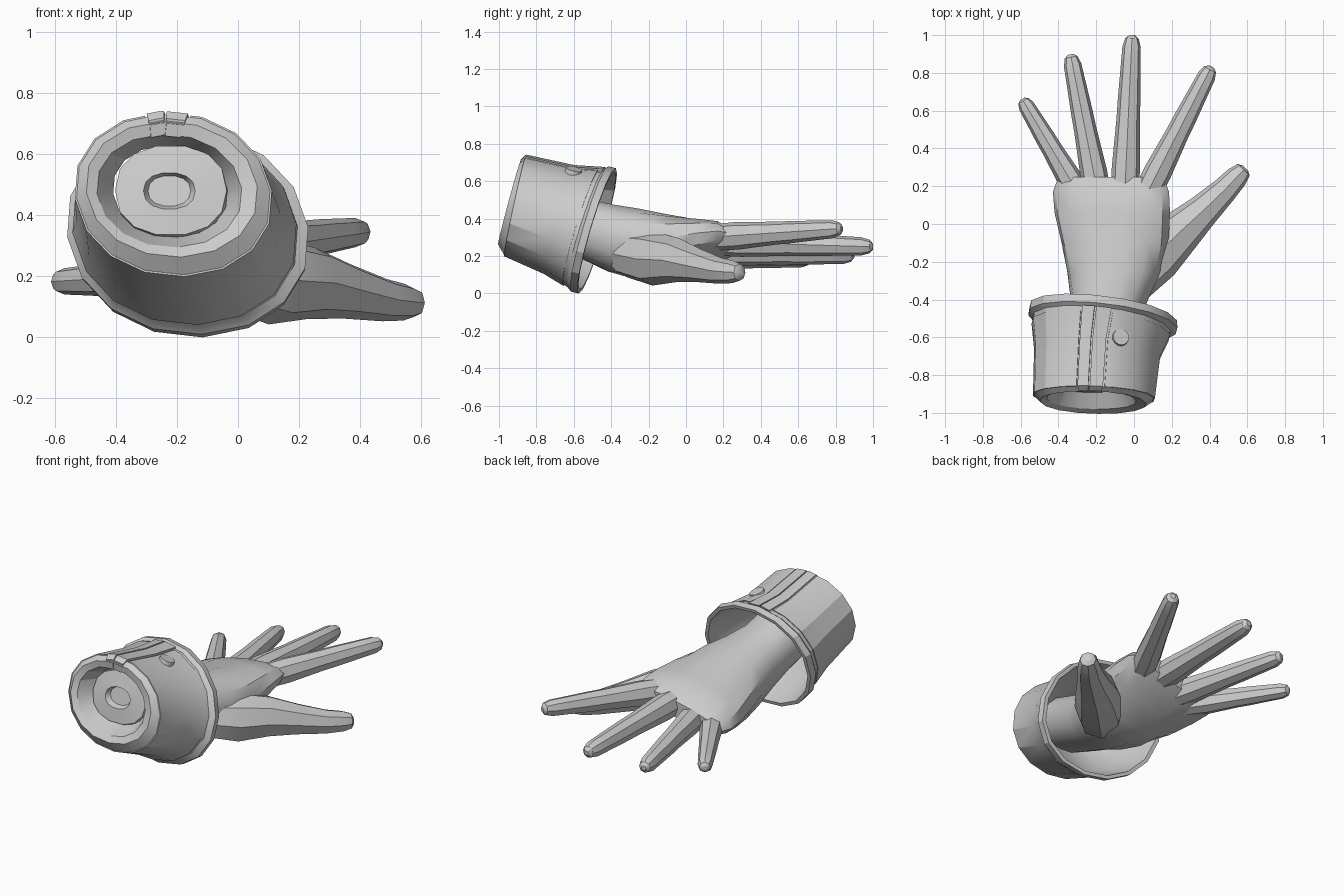
import bpy, bmesh, math
from mathutils import Vector

cube = bpy.data.objects.get("Cube")
if cube:
    bpy.data.objects.remove(cube)

grey = bpy.data.materials.new("plain grey")
grey.use_nodes = True
grey.diffuse_color = (0.6, 0.6, 0.6, 1)
grey.node_tree.nodes["Principled BSDF"].inputs["Base Color"].default_value = (0.6, 0.6, 0.6, 1)


def finish(bm, name, angle=30):
    bmesh.ops.recalc_face_normals(bm, faces=bm.faces)
    mesh = bpy.data.meshes.new(name)
    bm.to_mesh(mesh)
    bm.free()
    mesh.materials.append(grey)
    ob = bpy.data.objects.new(name, mesh)
    bpy.context.collection.objects.link(ob)
    bpy.ops.object.select_all(action="DESELECT")
    ob.select_set(True)
    bpy.context.view_layer.objects.active = ob
    bpy.ops.object.shade_smooth_by_angle(angle=math.radians(angle))
    return ob


def ellipse(c, u, v, n, power=1.0):
    """Ring of n points around c with half axes u and v; power < 1 squares it."""
    pts = []
    for i in range(n):
        a = math.tau * i / n
        co, si = math.cos(a), math.sin(a)
        pts.append(c + u * math.copysign(abs(co) ** power, co)
                   + v * math.copysign(abs(si) ** power, si))
    return pts


def loft(name, rings, closed=False, angle=30):
    bm = bmesh.new()
    loops = [[bm.verts.new(p) for p in ring] for ring in rings]
    pairs = list(zip(loops, loops[1:]))
    if closed:
        pairs.append((loops[-1], loops[0]))
    for a, b in pairs:
        for i in range(len(a)):
            j = (i + 1) % len(a)
            bm.faces.new((a[i], a[j], b[j], b[i]))
    if not closed:
        bm.faces.new(loops[0])
        bm.faces.new(loops[-1])
    return finish(bm, name, angle)


# Cuff: centre, half width, slant and half height of each ring, narrow end first
SIDES = 16
cuff_spec = [
    (-.225, -.93, .48, .237, .05, .185),
    (-.217, -.945, .485, .28, .06, .222),
    (-.212, -.915, .468, .317, .057, .263),
    (-.195, -.68, .393, .328, .08, .282),
    (-.172, -.535, .35, .367, .1, .315),
    (-.165, -.515, .345, .395, .1, .335),
    (-.163, -.475, .335, .39, .1, .335),
]
throat_spec = (-.222, -.83, .478, .187, .045, .15)


def cuff_ring(spec, scale=1.0):
    x, y, z, w, slant, h = spec
    u = Vector((w, -.17 * (y + 1) * w, .04 * w)) * scale
    v = Vector((-.14 * h, slant, h)) * scale
    return ellipse(Vector((x, y, z)), u, v, SIDES, .96)


outer = [cuff_ring(spec) for spec in cuff_spec]
inner = [cuff_ring(cuff_spec[6], .94), cuff_ring(cuff_spec[4], .95),
         cuff_ring(cuff_spec[3], .92), cuff_ring(throat_spec)]
loft("cuff", outer + inner, closed=True, angle=25)


def cuff_point(row, turn, lift):
    """Point on the cuff wall, lifted away from its axis."""
    r = min(int(row), len(outer) - 2)
    i = math.floor(turn)

    def at(ring):
        return ring[i % SIDES].lerp(ring[(i + 1) % SIDES], turn - i)

    p = at(outer[r]).lerp(at(outer[r + 1]), row - r)
    c = Vector(cuff_spec[r][:3]).lerp(Vector(cuff_spec[r + 1][:3]), row - r)
    return p + (p - c).normalized() * lift


def cuff_patch(name, rows, start, end, lift):
    """Thin plate following the cuff between two turns."""
    bm = bmesh.new()
    turns = [start] + list(range(math.ceil(start), math.ceil(end))) + [end]
    layers = [[[bm.verts.new(cuff_point(r, t, h)) for t in turns] for r in rows]
              for h in (-.004, lift)]
    for a in range(len(rows) - 1):
        for b in range(len(turns) - 1):
            for g in layers:
                bm.faces.new((g[a][b], g[a][b + 1], g[a + 1][b + 1], g[a + 1][b]))
    low, top = layers
    for g in (0, -1):
        for b in range(len(turns) - 1):
            bm.faces.new((low[g][b], low[g][b + 1], top[g][b + 1], top[g][b]))
        for a in range(len(rows) - 1):
            bm.faces.new((low[a][g], low[a + 1][g], top[a + 1][g], top[a][g]))
    finish(bm, name, 25)


# Placket strips over the opening, and the panel wrapped round the rest
cuff_patch("placket_right_strip", (0, 1, 2, 3, 4), 3.94, 4.38, .012)
cuff_patch("placket_left_strip", (0, 1, 2, 3, 4), 3.36, 3.88, .012)
cuff_patch("cuff_panel", (2, 3, 3.85), 4.44, 19.28, .006)

# Button
bm = bmesh.new()
bmesh.ops.create_cone(bm, cap_ends=True, segments=16, radius1=.047, radius2=.043, depth=.024)
button = finish(bm, "button")
button.location = cuff_point(3.1, 2.8, .008)
button.rotation_euler = (-.2, .3, 0)

# Forearm and palm: y, centre x and z, half width, half thickness, roll, lean
palm_spec = [
    (-.835, -.225, .48, .07, .05, 0, .25),
    (-.865, -.225, .48, .085, .06, 0, .25),
    (-.855, -.22, .482, .183, .148, 0, .25),
    (-.55, -.165, .35, .178, .157, 0, .2),
    (-.4, -.13, .296, .205, .18, .05, .1),
    (-.25, -.105, .262, .25, .19, .1, 0),
    (-.1, -.1, .252, .287, .165, .16, 0),
    (.06, -.115, .262, .312, .122, .2, 0),
    (.17, -.122, .265, .315, .097, .22, 0),
    (.25, -.122, .258, .285, .05, .22, 0),
]
loft("palm", [ellipse(Vector((x, y, z)), Vector((w * math.cos(r), 0, w * math.sin(r))),
                      Vector((-h * math.sin(r), h * lean, h * math.cos(r))), 14, .88)
              for y, x, z, w, h, r, lean in palm_spec], angle=35)


def digit(name, path, radii):
    """Tapered limb swept along a path."""
    path = [Vector(p) for p in path]
    rings = []
    for i, (p, r) in enumerate(zip(path, radii)):
        d = (path[min(i + 1, len(path) - 1)] - path[max(i - 1, 0)]).normalized()
        side = d.cross(Vector((0, 0, 1))).normalized()
        rings.append(ellipse(p, side * r, side.cross(d) * r, 8, .9))
    loft(name, rings, angle=32)


# Fingers: base, tip, base radius
profile = [(0, .95), (.22, 1), (.5, .83), (.62, .8), (.82, .7), (.93, .65), (.98, .48), (1, .2)]
fingers = {
    "little_finger": ((-.27, .12, .2), (-.592, .662, .182), .066),
    "ring_finger": ((-.18, .1, .225), (-.336, .898, .203), .072),
    "middle_finger": ((-.052, .1, .277), (-.01, 1, .25), .075),
    "index_finger": ((.047, .12, .298), (.41, .833, .347), .074),
}
for name, (base, tip, radius) in fingers.items():
    a, b = Vector(base), Vector(tip)
    digit(name, [a.lerp(b, t) for t, s in profile], [radius * s for t, s in profile])

# Thumb with its fleshy base
digit("thumb",
      [(-.1, -.4, .25), (-.01, -.3, .21), (.11, -.17, .185), (.24, -.045, .178), (.36, .065, .15),
       (.48, .18, .122), (.545, .25, .115), (.58, .286, .113), (.59, .296, .113)],
      [.07, .125, .143, .118, .09, .07, .06, .045, .02])
